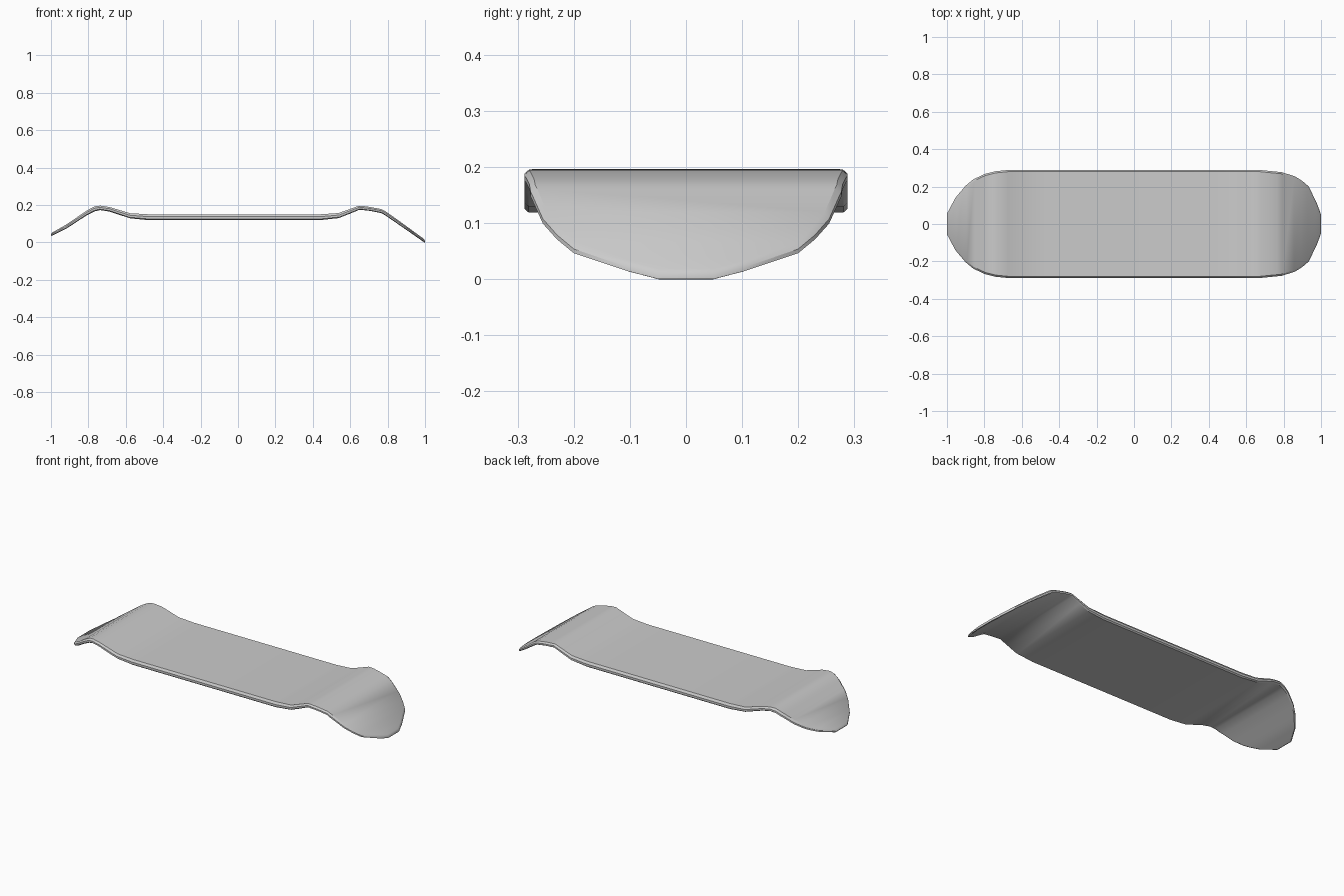
import bpy, bmesh

if "Cube" in bpy.data.objects:
    bpy.data.objects.remove(bpy.data.objects["Cube"])

# Side profile: x, top z, bottom z
PROFILE = [(-1.00, .050, .034), (-.92, .095, .073), (-.81, .170, .145), (-.77, .193, .166),
           (-.74, .198, .174), (-.69, .191, .167), (-.58, .157, .130), (-.48, .151, .120),
           (.44, .151, .120), (.54, .158, .131), (.60, .180, .155), (.65, .198, .176),
           (.71, .190, .169), (.77, .178, .157), (.80, .160, .137), (.90, .088, .068),
           (1.00, .015, -.002)]
# Plan outline: x, half width
OUTLINE = [(-1.00, .055), (-.955, .14), (-.90, .205), (-.86, .238), (-.80, .267), (-.74, .282),
           (-.68, .288), (.68, .288), (.79, .277), (.86, .255), (.90, .23), (.935, .20),
           (.98, .105), (1.00, .05)]


def lookup(table, x, col):
    for a, b in zip(table, table[1:]):
        if x <= b[0]:
            f = (x - a[0]) / (b[0] - a[0])
            return a[col] + (b[col] - a[col]) * f
    return table[-1][col]


stations = sorted({p[0] for p in PROFILE} | {p[0] for p in OUTLINE})

# Outline loops from bottom to top: x scale, y scale, height within thickness
LAYERS = [(.996, .975, 0), (1, 1, .2), (1, 1, .6), (.994, .97, 1)]

bm = bmesh.new()
rows = []
for sx, sy, t in LAYERS:
    sides = []
    for sign in (-1, 1):
        side = []
        for x in stations:
            px, py = x * sx, sign * lookup(OUTLINE, x, 1) * sy
            top, low = lookup(PROFILE, px, 1), lookup(PROFILE, px, 2)
            side.append(bm.verts.new((px, py, low + (top - low) * t)))
        sides.append(side)
    rows.append(sides)

# Top and underside strips across the width
for sides in (rows[0], rows[-1]):
    for i in range(len(stations) - 1):
        bm.faces.new((sides[0][i], sides[0][i + 1], sides[1][i + 1], sides[1][i]))

# Bevelled rim between neighbouring loops
loops = [s[0] + s[1][::-1] for s in rows]
for a, b in zip(loops, loops[1:]):
    for i in range(len(a)):
        j = (i + 1) % len(a)
        bm.faces.new((a[i], a[j], b[j], b[i]))

bmesh.ops.recalc_face_normals(bm, faces=bm.faces)
drop = min(v.co.z for v in bm.verts)
bmesh.ops.translate(bm, verts=bm.verts, vec=(0, 0, -drop))

# Skateboard deck
mesh = bpy.data.meshes.new("deck")
bm.to_mesh(mesh)
bm.free()
deck = bpy.data.objects.new("deck", mesh)
bpy.context.collection.objects.link(deck)
bpy.context.view_layer.objects.active = deck
deck.select_set(True)
bpy.ops.object.shade_smooth_by_angle(angle=0.55)
